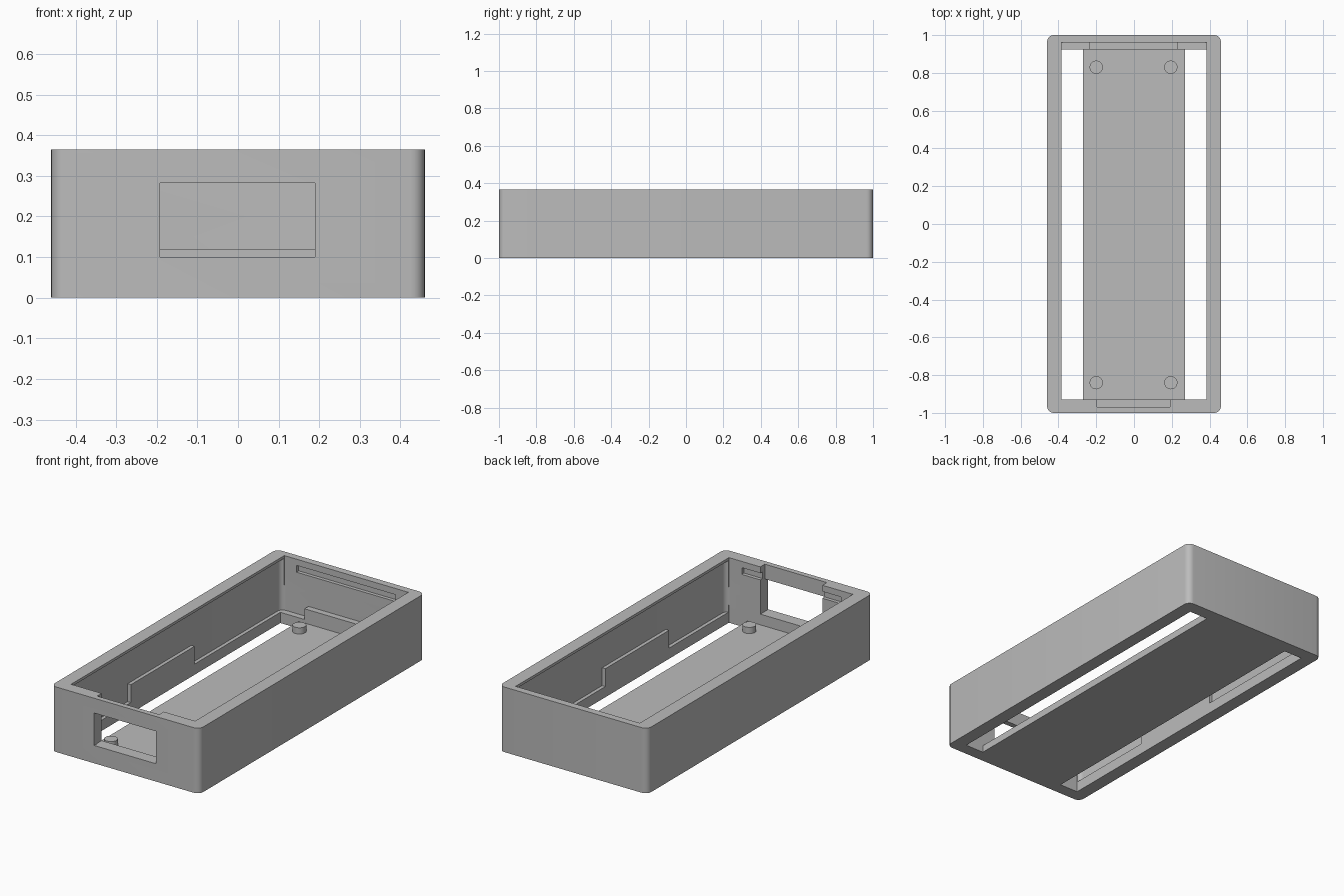
import bpy
import bmesh
from math import radians

cube = bpy.data.objects.get("Cube")
if cube:
    bpy.data.objects.remove(cube, do_unlink=True)

grey = bpy.data.materials.new("plain grey")
grey.use_nodes = True
colour = (0.5, 0.5, 0.5, 1)
grey.diffuse_color = colour
grey.node_tree.nodes["Principled BSDF"].inputs["Base Color"].default_value = colour


def finish(name, bm):
    mesh = bpy.data.meshes.new(name)
    bmesh.ops.recalc_face_normals(bm, faces=bm.faces)
    bm.to_mesh(mesh)
    bm.free()
    mesh.materials.append(grey)
    obj = bpy.data.objects.new(name, mesh)
    bpy.context.collection.objects.link(obj)
    return obj


def block(name, x, y, z, radius=0):
    """Box between the given limits, with optional rounded vertical edges."""
    bm = bmesh.new()
    bmesh.ops.create_cube(bm, size=1)
    for v in bm.verts:
        for i, (low, high) in enumerate((x, y, z)):
            v.co[i] = low if v.co[i] < 0 else high
    if radius:
        upright = [e for e in bm.edges
                   if abs(e.verts[0].co.z - e.verts[1].co.z) > 0.01]
        bmesh.ops.bevel(bm, geom=upright, offset=radius, segments=6,
                        profile=0.5, affect='EDGES')
    return finish(name, bm)


def cut(target, *limits, radius=0):
    """Subtract a box from the target and remove the cutter."""
    cutter = block("cutter", *limits, radius=radius)
    cutter.hide_render = True
    mod = target.modifiers.new("cut", 'BOOLEAN')
    mod.operation = 'DIFFERENCE'
    mod.solver = 'EXACT'
    mod.object = cutter
    bpy.context.view_layer.objects.active = target
    bpy.ops.object.modifier_apply(modifier=mod.name)
    bpy.data.objects.remove(cutter, do_unlink=True)


# Outer shell
shell = block("case_shell", (-0.46, 0.46), (-1, 1), (0, 0.365), radius=0.035)

# Cavity: low part beside the ledge, wider part under the lip, open top
cut(shell, (-0.385, 0.385), (-0.93, 0.925), (0.04, 0.1))
cut(shell, (-0.405, 0.405), (-0.93, 0.96), (0.06, 0.35), radius=0.03)
cut(shell, (-0.385, 0.385), (-0.93, 0.96), (0.2, 0.4))

# Long floor slots on both sides
for low, high in ((-0.385, -0.27), (0.27, 0.385)):
    cut(shell, (low, high), (-0.93, 0.925), (-0.1, 0.1))

# Lid grooves in the end walls
cut(shell, (-0.31, 0.305), (0.9, 0.98), (0.292, 0.33))
cut(shell, (-0.31, 0.305), (-0.95, -0.9), (0.292, 0.33))

# Connector recess and opening in the front wall
cut(shell, (-0.195, 0.19), (-0.97, -0.9), (0.1, 0.4))
cut(shell, (-0.192, 0.19), (-1.1, -0.9), (0.1, 0.282))

# Raised side ribs and the support on the back wall
for side, low, high in (("right", -0.41, -0.385), ("left", 0.385, 0.41)):
    block(side + "_rib", (low, high), (-0.4, 0.165), (0.06, 0.16))
block("back_support", (-0.235, 0.23), (0.925, 0.965), (0.06, 0.12))

# Round standoffs on the floor
for end, y in (("front", -0.84), ("back", 0.83)):
    for side, x in (("right", -0.2), ("left", 0.195)):
        bm = bmesh.new()
        bmesh.ops.create_cone(bm, cap_ends=True, segments=32, radius1=0.035,
                              radius2=0.035, depth=0.04)
        bmesh.ops.translate(bm, verts=bm.verts, vec=(x, y, 0.055))
        finish(f"{end}_{side}_standoff", bm)

# Smooth the rounded corners, keep the sharp edges
bpy.ops.object.select_all(action='DESELECT')
for obj in bpy.context.scene.objects:
    if obj.type == 'MESH' and grey.name in obj.data.materials:
        obj.select_set(True)
        bpy.context.view_layer.objects.active = obj
bpy.ops.object.shade_smooth_by_angle(angle=radians(30))
